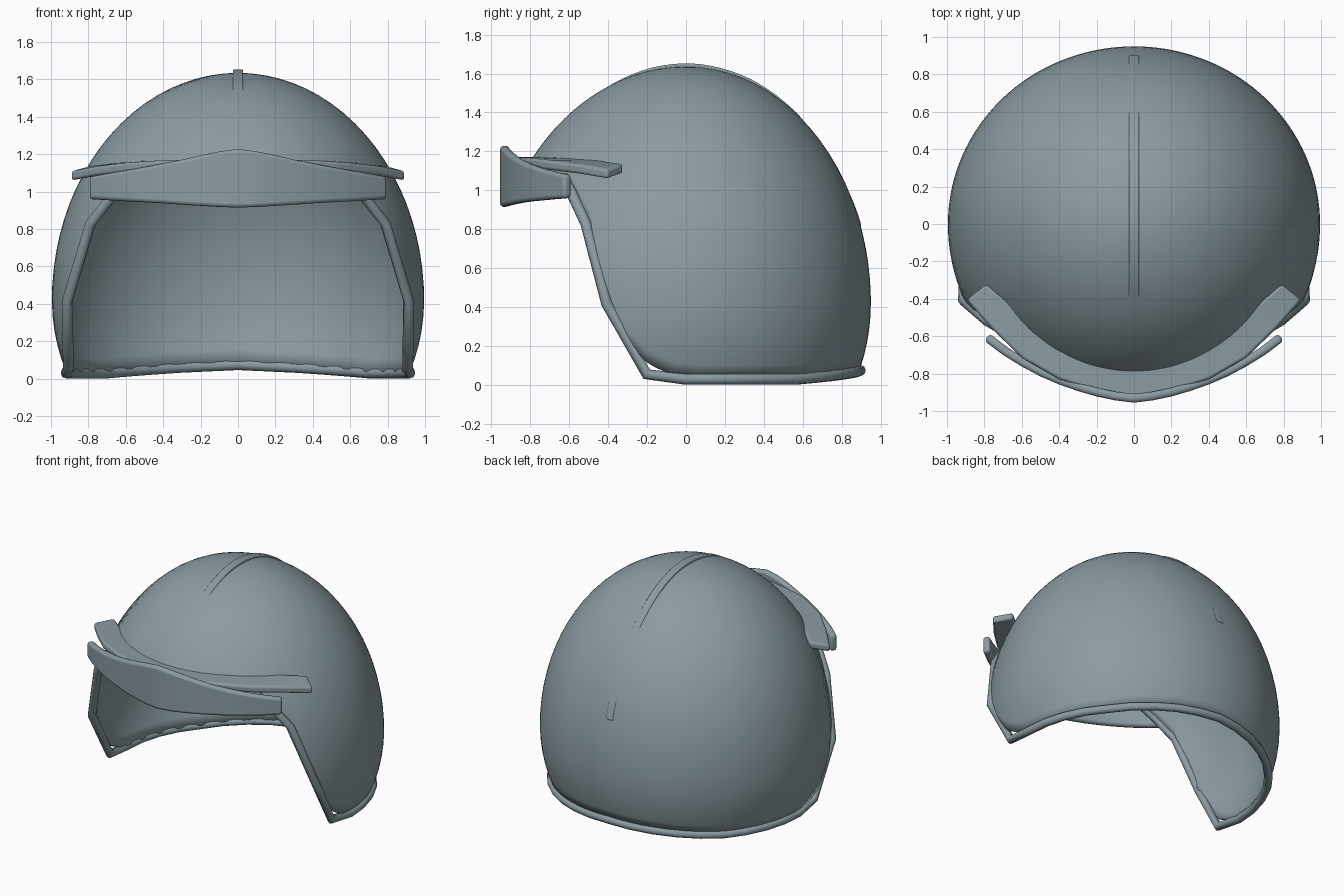
import bpy, bmesh, math

if "Cube" in bpy.data.objects:
    bpy.data.objects.remove(bpy.data.objects["Cube"])

grey = bpy.data.materials.new("blue_grey")
grey.diffuse_color = (0.26, 0.33, 0.36, 1)
grey.use_nodes = True
grey.node_tree.nodes["Principled BSDF"].inputs["Base Color"].default_value = grey.diffuse_color

ZC, TOP = 0.42, 1.215          # widest height and dome height above it


def interp(table, v):
    """Piecewise linear lookup."""
    for (a, fa), (b, fb) in zip(table, table[1:]):
        if v <= b:
            return fa + (fb - fa) * max(0, v - a) / (b - a)
    return table[-1][1]


def dome(az, z, grow=0.0):
    """Point on the dome at an angle from the front and a height."""
    s = math.sqrt(max(0, 1 - ((z - ZC) / (TOP if z > ZC else 1.0)) ** 2))
    depth = 1.0 if math.cos(az) > 0 else 0.95
    return (math.sin(az) * (s * 0.995 + grow), -math.cos(az) * (s * depth + grow), z)


def finish(name, bm, bevel=0, angle=40):
    bmesh.ops.recalc_face_normals(bm, faces=bm.faces)
    me = bpy.data.meshes.new(name)
    bm.to_mesh(me)
    bm.free()
    ob = bpy.data.objects.new(name, me)
    bpy.context.collection.objects.link(ob)
    me.materials.append(grey)
    if bevel:
        m = ob.modifiers.new("Bevel", 'BEVEL')
        m.width, m.segments, m.limit_method = bevel, 3, 'ANGLE'
        m.angle_limit = math.radians(35)
    bpy.ops.object.select_all(action='DESELECT')
    ob.select_set(True)
    bpy.context.view_layer.objects.active = ob
    bpy.ops.object.shade_smooth_by_angle(angle=math.radians(angle))
    return ob


def loft(name, sections, bevel=0, closed=False):
    """Join a row of cross-sections into a solid."""
    bm = bmesh.new()
    rings = [[bm.verts.new(p) for p in s] for s in sections]
    n = len(rings[0])
    pairs = list(zip(rings, rings[1:])) + ([(rings[-1], rings[0])] if closed else [])
    for a, b in pairs:
        for i in range(n):
            j = (i + 1) % n
            bm.faces.new((a[i], a[j], b[j], b[i]))
    if not closed:
        bm.faces.new(rings[0])
        bm.faces.new(rings[-1])
    return finish(name, bm, bevel)


def mirrored(half):
    """Half list of sections from the centre outwards, repeated on -x."""
    left = [[(-x, y, z) for x, y, z in s] for s in half[:0:-1]]
    return left + half


# Shell: columns running from the face opening / lower edge to the crown
edge = [(0, 1.05), (44, 1.05), (49, 1.0), (57.5, 0.85), (66, 0.42), (72, 0.22),
        (78, 0.11), (86, 0.045), (95, 0.03), (130, 0.03), (160, 0.07), (180, 0.085)]
COLS, ROWS = 144, 26
bm = bmesh.new()
crown = bm.verts.new((0, 0, ZC + TOP))
cols = []
for c in range(COLS):
    deg = c * 360 / COLS
    z0 = interp(edge, min(deg, 360 - deg))
    t0 = math.asin((z0 - ZC) / (TOP if z0 > ZC else 1.0))
    col = []
    for r in range(ROWS):
        t = t0 + (math.pi / 2 - t0) * r / ROWS
        z = ZC + math.sin(t) * (TOP if t > 0 else 1.0)
        col.append(bm.verts.new(dome(math.radians(deg), z)))
    cols.append(col)
for c in range(COLS):
    a, b = cols[c], cols[(c + 1) % COLS]
    for r in range(ROWS - 1):
        bm.faces.new((a[r], b[r], b[r + 1], a[r + 1]))
    bm.faces.new((a[-1], b[-1], crown))
shell = finish("shell", bm)
sol = shell.modifiers.new("Thickness", 'SOLIDIFY')
sol.thickness, sol.offset = 0.025, -1

# Rim: faceted tube around the face opening and lower edge
rim_half = [(0, 1.05), (15, 1.05), (30, 1.05), (43, 1.06), (49, 0.98), (57, 0.83),
            (66, 0.42), (77.5, 0.055), (90, 0.03)]
rim_half += [(d, interp([(90, 0.03), (130, 0.03), (160, 0.06), (180, 0.075)], d))
             for d in range(100, 181, 10)]
rim_pts = rim_half + [(360 - d, z) for d, z in rim_half[-2:0:-1]]
curve = bpy.data.curves.new("rim", 'CURVE')
curve.dimensions = '3D'
curve.bevel_depth, curve.bevel_resolution = 0.029, 2
sp = curve.splines.new('POLY')
sp.points.add(len(rim_pts) - 1)
for p, (d, z) in zip(sp.points, rim_pts):
    p.co = (*dome(math.radians(d), z, 0.003), 1)
sp.use_cyclic_u = True
sp.use_smooth = True
curve.materials.append(grey)
rim = bpy.data.objects.new("rim", curve)
bpy.context.collection.objects.link(rim)

# Front visor band: x, outer y, bottom z, top z
band = [(0, -0.955, 0.915, 1.228), (0.1, -0.943, 0.918, 1.215), (0.2, -0.922, 0.924, 1.195),
        (0.3, -0.893, 0.93, 1.172), (0.4, -0.858, 0.937, 1.152), (0.5, -0.815, 0.943, 1.133),
        (0.6, -0.762, 0.948, 1.115), (0.7, -0.70, 0.954, 1.098), (0.8, -0.625, 0.96, 1.08)]
half = []
for x, y, lo, hi in band:
    xi, yi = x * 0.965, y + 0.047 - 0.01 * x
    half.append([(x, y, lo), (x, y, hi), (xi, yi, hi), (xi, yi, lo)])
loft("visor_front", mirrored(half), 0.018)

# Upper visor shelf: outer x, y, then inner x, y, then outer and inner top height
shelf = [(0, -0.925, 0, -0.74, 1.17, 1.17), (0.2, -0.895, 0.18, -0.72, 1.17, 1.17),
         (0.4, -0.83, 0.35, -0.65, 1.168, 1.17), (0.6, -0.715, 0.49, -0.57, 1.155, 1.165),
         (0.76, -0.56, 0.64, -0.45, 1.135, 1.155), (0.895, -0.405, 0.79, -0.322, 1.108, 1.138)]
half = [[(xo, yo, zo - 0.05), (xo, yo, zo), (xi, yi, zi), (xi, yi, zi - 0.05)]
        for xo, yo, xi, yi, zo, zi in shelf]
loft("visor_shelf", mirrored(half), 0.015)

# Crown ridge: narrow strip along the middle, partly sunk into the shell
lift = [(-28, -0.006), (-23, 0.001), (-10, 0.014), (0, 0.018), (20, 0.012), (38, 0.002),
        (44, -0.004), (60, -0.004), (66, 0.003), (71, 0.004)]
sections = []
for k in range(34):
    deg = -28 + 3 * k
    t = math.radians(deg)
    ny, nz = math.sin(t), math.cos(t)
    y, z = ny * (1.0 if t < 0 else 0.95), ZC + nz * TOP
    up = interp(lift, deg)
    sections.append([(x, y + ny * h, z + nz * h)
                     for x, h in ((-0.028, -0.02), (-0.028, up), (0.028, up), (0.028, -0.02))])
loft("crown_ridge", sections, 0.008)
